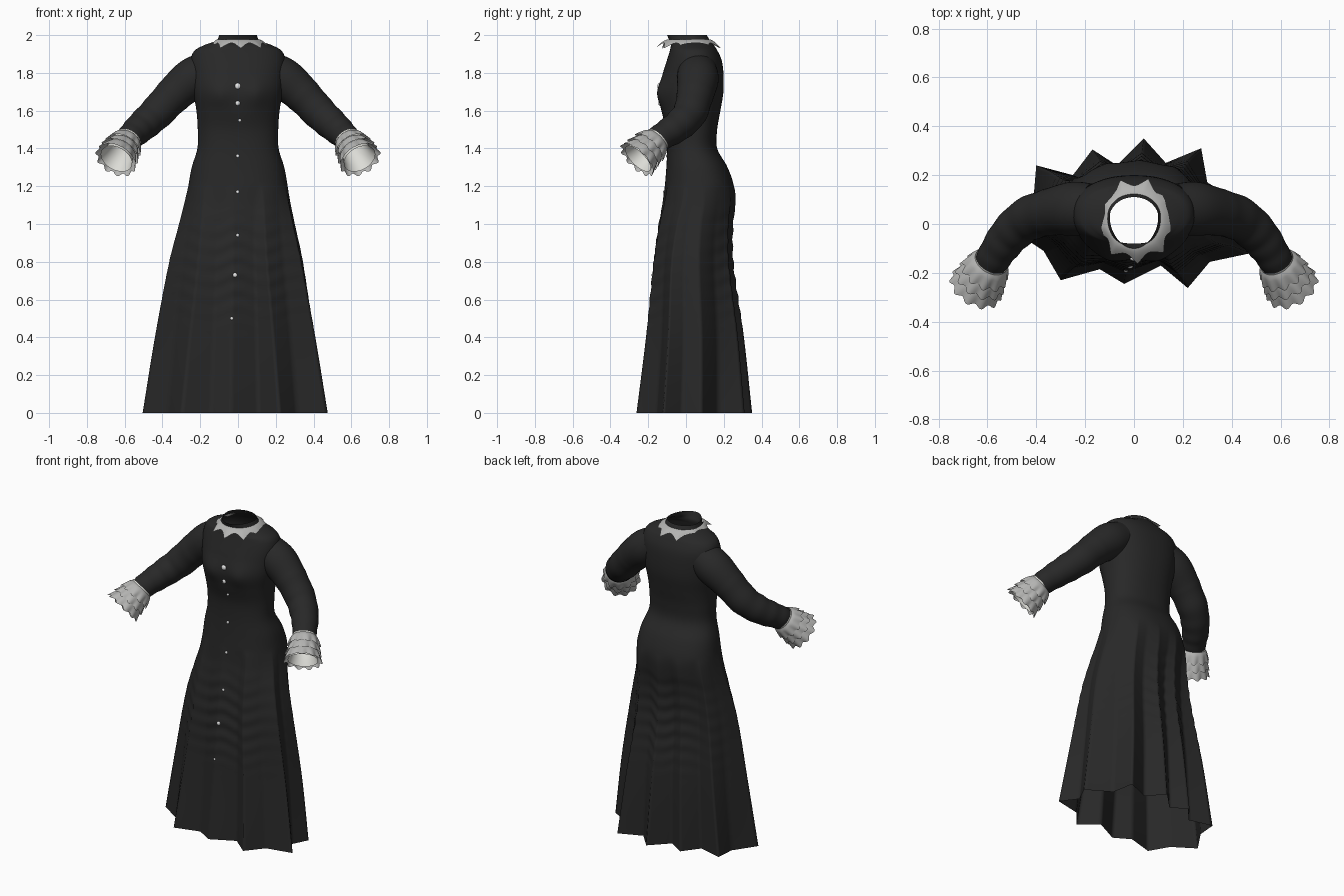
import bpy, math
from mathutils import Vector

if "Cube" in bpy.data.objects:
    bpy.data.objects.remove(bpy.data.objects["Cube"])

def material(name, c):
    m = bpy.data.materials.new(name)
    m.diffuse_color = (c[0], c[1], c[2], 1)
    m.use_nodes = True
    m.node_tree.nodes["Principled BSDF"].inputs["Base Color"].default_value = m.diffuse_color
    return m

BLACK = material("black_cloth", (0.021, 0.021, 0.021))
LACE = material("grey_lace", (0.46, 0.46, 0.45))
LINING = material("pale_lining", (0.72, 0.72, 0.68))
WHITE = material("white_button", (0.8, 0.8, 0.8))

def loft(name, rows, mat):
    """Skin closed rings of equal point count, open at both ends."""
    n = len(rows[0])
    verts = [tuple(p) for r in rows for p in r]
    faces = [(i * n + j, i * n + (j + 1) % n, (i + 1) * n + (j + 1) % n, (i + 1) * n + j)
             for i in range(len(rows) - 1) for j in range(n)]
    me = bpy.data.meshes.new(name)
    me.from_pydata(verts, [], faces)
    me.materials.append(mat)
    for p in me.polygons:
        p.use_smooth = True
    ob = bpy.data.objects.new(name, me)
    bpy.context.collection.objects.link(ob)
    return ob

def curve_at(table, t):
    """Smooth interpolation of rows (t, a, b, ...) sorted by t."""
    k = len(table)
    i = 0
    while i < k - 2 and t > table[i + 1][0]:
        i += 1
    p, q = table[i], table[i + 1]
    h = q[0] - p[0]
    u = min(max((t - p[0]) / h, 0), 1)
    out = []
    for c in range(1, len(p)):
        def slope(j):
            a, b = table[max(j - 1, 0)], table[min(j + 1, k - 1)]
            return (b[c] - a[c]) / (b[0] - a[0])
        out.append((2*u**3 - 3*u*u + 1) * p[c] + (u**3 - 2*u*u + u) * h * slope(i)
                   + (3*u*u - 2*u**3) * q[c] + (u**3 - u*u) * h * slope(i + 1))
    return out

# ---- gown body: height, half width, front y, back y ----
PROFILE = [(0, .45, -.205, .275), (.4, .403, -.175, .255), (.8, .345, -.154, .222),
           (1.0, .302, -.135, .232), (1.1, .281, -.12, .25), (1.2, .263, -.112, .253),
           (1.3, .245, -.104, .22), (1.4, .215, -.10, .165), (1.5, .213, -.105, .165),
           (1.6, .22, -.13, .182), (1.7, .238, -.145, .198), (1.8, .248, -.122, .198),
           (1.87, .25, -.10, .188), (1.92, .228, -.085, .165), (1.95, .172, -.08, .145),
           (1.97, .118, -.088, .128), (2.0, .105, -.10, .11)]
# pleat tips and valleys around the hem
HEM = [(.475, -.12), (.40, -.02), (.45, .08), (.30, .17), (.275, .31), (.13, .25),
       (.04, .35), (-.07, .24), (-.17, .305), (-.25, .20), (-.40, .24), (-.41, .12),
       (-.505, -.02), (-.37, -.11), (-.30, -.23), (-.14, -.185), (-.04, -.245),
       (.11, -.17), (.22, -.262), (.31, -.155)]

def oval(z, a):
    hw, yf, yb = curve_at(PROFILE, z)
    e = 2.3 if z < 1.93 else 2.1
    d = (abs(math.cos(a) / hw) ** e + abs(math.sin(a) / ((yb - yf) / 2)) ** e) ** (-1 / e)
    return d, (yf + yb) / 2

CY = .035
hem = []
for i in range(len(HEM)):
    p, q = Vector(HEM[i]), Vector(HEM[(i + 1) % len(HEM)])
    for k in range(8):
        v = p.lerp(q, k / 8)
        hem.append((math.atan2(v.y - CY, v.x), math.hypot(v.x, v.y - CY)))

def gown_point(z, a, hr):
    d, cy = oval(z, a)
    w = min(max((1.2 - z) / 1.2, 0), 1) ** .65        # pleats deepen downward
    d *= 1 + w * (hr / oval(0, a)[0] - 1)
    if .42 < z < 1.12:                                # gathered ripples front and back
        fade = math.sin(math.pi * (z - .42) / .7) * abs(math.sin(a))
        d += .004 * fade * math.sin(z * 72 + 1.5 * math.sin(5 * a))
    x, y = d * math.cos(a), cy + d * math.sin(a)
    if y < cy:                                        # bust
        y -= .016 * math.exp(-((abs(x) - .10) / .06) ** 2 - ((z - 1.69) / .07) ** 2)
    if z > 1.95:                                      # neckline narrows to the front
        x *= 1 - .25 * min(max((.05 - y) / .15, 0), 1) * (z - 1.95) / .05
    return Vector((x, y, z))

levels = [i * 1.9 / 110 for i in range(111)] + [1.9 + i * .1 / 14 for i in range(1, 15)]
loft("gown", [[gown_point(z, a, r) for a, r in hem] for z in levels], BLACK)

# ---- buttons down the front ----
for i, (x, z, r) in enumerate([(0, 1.73, .016), (.005, 1.64, .013), (.01, 1.55, .008),
                               (.005, 1.36, .009), (0, 1.17, .009), (-.005, .94, .009),
                               (-.02, .73, .012), (-.03, .5, .008)]):
    a, hr = min(hem, key=lambda h: abs(h[0] - math.atan2(-.2, x)))
    p = gown_point(z, a, hr)
    bpy.ops.mesh.primitive_uv_sphere_add(segments=14, ring_count=8, radius=r, location=p)
    b = bpy.context.object
    b.name = "button_%d" % (i + 1)
    b.scale.y = .6
    b.data.materials.append(WHITE)
    bpy.ops.object.shade_smooth()

# ---- scalloped collar, its sides tucked against the shoulders ----
def collar_ring(t, n=144):
    row = []
    for j in range(n):
        a = 2 * math.pi * j / n
        s = 1 - abs(math.sin(4.5 * a + .6))            # pointed tips
        rx = .108 + t * (.03 + .03 * s)
        ry = .108 + t * (.035 + .035 * s)
        z = 1.978 - t ** 1.6 * (.02 + .028 * s)
        row.append(Vector((rx * math.cos(a) + .008 * t, .015 + ry * math.sin(a), z)))
    return row
loft("collar", [collar_ring(t / 6) for t in range(7)], LACE)

# ---- sleeves and cuffs ----
# path parameter, x, y, z, radius
ARM = [(0, .17, .06, 1.81, .105), (1, .25, .062, 1.762, .110), (2, .335, .05, 1.69, .098),
       (3, .43, .022, 1.59, .09), (4, .50, -.035, 1.525, .083), (5, .55, -.10, 1.48, .075),
       (6, .59, -.165, 1.44, .066)]

def frame(axis):
    axis = axis.normalized()
    u = axis.cross(Vector((0, 0, 1))).normalized()
    return axis, u, u.cross(axis)

def ring(center, axis, radius, s, n=108, lobes=0, wave=0, drop=0, phase=0):
    """Circle around an axis; lobes ruffle its radius and scallop its edge."""
    ax, u, v = frame(axis)
    row = []
    for j in range(n):
        a = 2 * math.pi * j / n
        f = math.sin(lobes * a + phase) if lobes else 0
        p = center + (u * math.cos(a) + v * math.sin(a)) * (radius + wave * f) + ax * (drop * f)
        row.append(Vector((p.x * s, p.y, p.z)))
    return row

WRIST = Vector((.585, -.155, 1.445))
CUFF = Vector((.062, -.105, -.105))

for side, s in (("left", 1), ("right", -1)):
    rows = []
    for i in range(49):
        t = i / 8
        x, y, z, r = curve_at(ARM, t)
        nxt, prv = curve_at(ARM, min(t + .1, 6)), curve_at(ARM, max(t - .1, 0))
        axis = Vector(nxt[:3]) - Vector(prv[:3])
        r += .0015 * math.sin(t * 7) * (1 if t > 2 else 0)   # soft creases
        rows.append(ring(Vector((x, y, z)), axis, r, s, n=40))
    loft(side + "_sleeve", rows, BLACK)

    # pale band and inner lining of the cuff
    loft(side + "_cuff_lining",
         [ring(WRIST + CUFF * t, CUFF, r, s, n=40)
          for t, r in ((-.05, .071), (.1, .07), (.4, .07), (.7, .078), (.95, .09))], LINING)

    # three overlapping ruffle tiers
    for k, (t0, t1, r0, r1) in enumerate([(.0, .40, .071, .098), (.28, .69, .074, .105),
                                          (.54, .98, .078, .111)]):
        rows = []
        for i in range(7):
            q = i / 6
            rows.append(ring(WRIST + CUFF * (t0 + (t1 - t0) * q), CUFF,
                             r0 + (r1 - r0) * q ** .6, s, lobes=11,
                             wave=.006 * q, drop=.006 * q, phase=k * 1.6))
        loft("%s_cuff_ruffle_%d" % (side, k + 1), rows, LACE)
